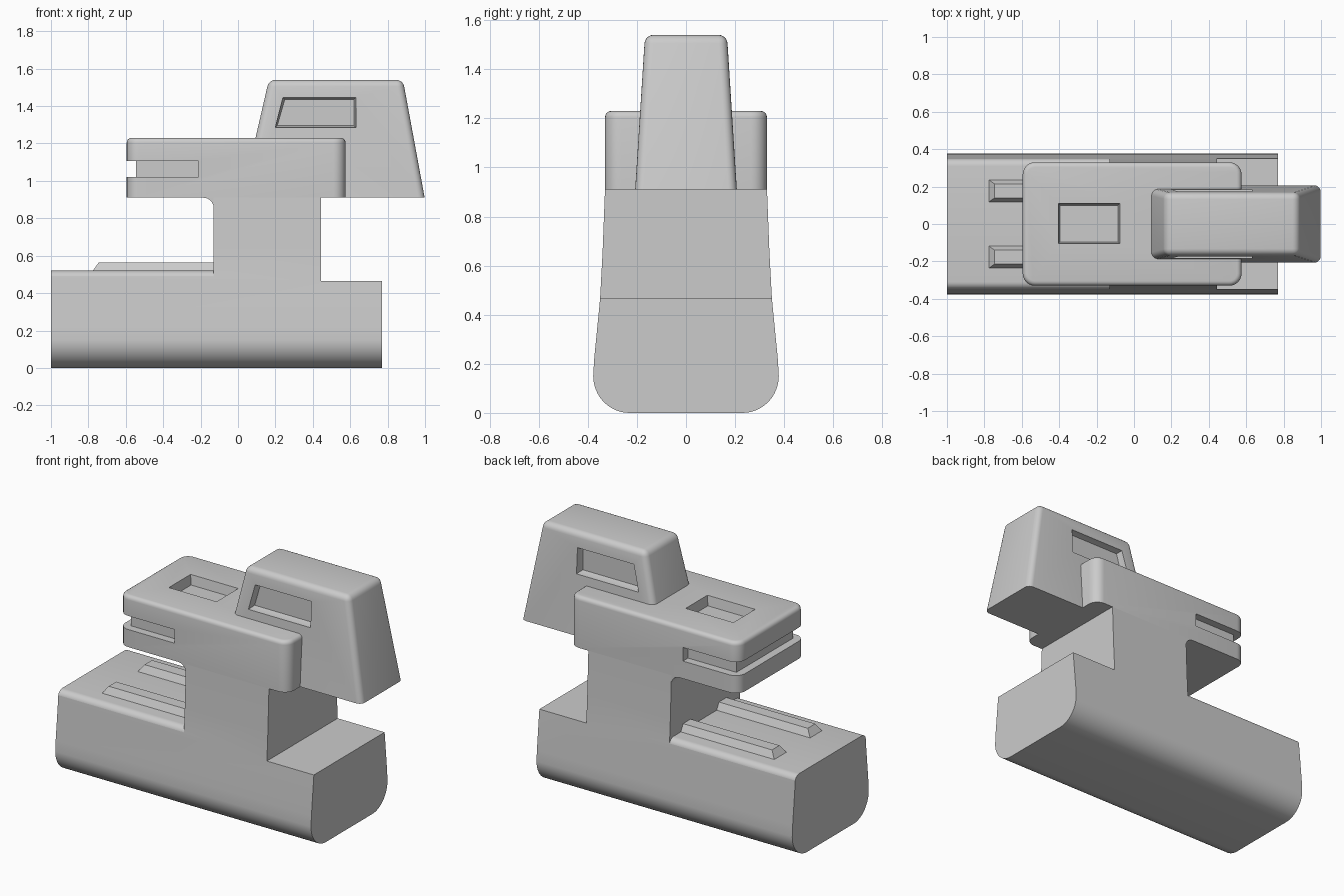
import bpy, bmesh, math
from mathutils import Vector

cube = bpy.data.objects.get("Cube")
if cube:
    bpy.data.objects.remove(cube, do_unlink=True)

grey = bpy.data.materials.new("plain_grey")
grey.use_nodes = True
COLOUR = (0.6, 0.6, 0.6, 1)
grey.diffuse_color = COLOUR
grey.node_tree.nodes["Principled BSDF"].inputs["Base Color"].default_value = COLOUR


def loft(name, rings):
    """Closed solid through matching rings of points."""
    bm = bmesh.new()
    loops = [[bm.verts.new(p) for p in ring] for ring in rings]
    n = len(loops[0])
    for a, b in zip(loops, loops[1:]):
        for i in range(n):
            j = (i + 1) % n
            bm.faces.new((a[i], a[j], b[j], b[i]))
    bm.faces.new(loops[0])
    bm.faces.new(loops[-1])
    bmesh.ops.recalc_face_normals(bm, faces=bm.faces)
    mesh = bpy.data.meshes.new(name)
    bm.to_mesh(mesh)
    bm.free()
    mesh.materials.append(grey)
    obj = bpy.data.objects.new(name, mesh)
    bpy.context.collection.objects.link(obj)
    return obj


def prism(name, points, axis, lo, hi):
    """Extrude a flat outline along one axis."""
    def place(p, t):
        q = list(p)
        q.insert(axis, t)
        return q
    return loft(name, [[place(p, t) for p in points] for t in (lo, hi)])


def rect(x0, x1, y0, y1, z):
    return [(x0, y0, z), (x1, y0, z), (x1, y1, z), (x0, y1, z)]


def arc(cx, cy, rx, ry, start, end, steps=8):
    angles = [math.radians(start + (end - start) * i / steps) for i in range(steps + 1)]
    return [(cx + rx * math.cos(a), cy + ry * math.sin(a)) for a in angles]


def mirrored(half):
    return half + [(-y, z) for y, z in reversed(half)]


def round_edges(obj, offset, segments, rule):
    bm = bmesh.new()
    bm.from_mesh(obj.data)
    edges = [e for e in bm.edges if rule(e.verts[0].co, e.verts[1].co)]
    bmesh.ops.bevel(bm, geom=edges, offset=offset, segments=segments,
                    profile=0.5, affect='EDGES', clamp_overlap=True)
    bm.to_mesh(obj.data)
    bm.free()


def cut(obj, cutter):
    mod = obj.modifiers.new("cut", 'BOOLEAN')
    mod.operation = 'DIFFERENCE'
    mod.solver = 'EXACT'
    mod.object = cutter
    bpy.context.view_layer.update()
    graph = bpy.context.evaluated_depsgraph_get()
    mesh = bpy.data.meshes.new_from_object(obj.evaluated_get(graph))
    obj.modifiers.clear()
    obj.data = mesh
    bpy.data.objects.remove(cutter, do_unlink=True)


def smooth(obj):
    bpy.ops.object.select_all(action='DESELECT')
    obj.select_set(True)
    bpy.context.view_layer.objects.active = obj
    bpy.ops.object.shade_smooth_by_angle(angle=math.radians(30))


UNDER, TOP = 0.91, 1.23

# Body: one rounded cross-section with a notch over each end
section = arc(0.23, 0.15, 0.148, 0.15, -90, 0, 12)
section += [(0.374, 0.22), (0.35, 0.465), (0.34, 0.65), (0.33, UNDER)]
body = prism("body", mirrored(section), 0, -1, 0.77)
deck = mirrored([(0.6, 0.48)] + arc(0.309, 0.48, 0.041, 0.04, 0, 90, 6))
cut(body, prism("deck_cutter", [(0.6, 1.1)] + deck + [(-0.6, 1.1)], 0, -1.2, -0.13))
cut(body, prism("rear_cutter", [(0.445, 0.465), (1, 0.465), (1, 1.1), (0.445, 1.1)],
                1, -0.6, 0.6))
smooth(body)

# Curved brace between column and head
brace = prism("column_brace", arc(-0.185, 0.855, 0.055, 0.055, 0, 90)
              + [(-0.12, UNDER), (-0.12, 0.855)], 1, -0.33, 0.33)
smooth(brace)

# Tapered rails on the deck
for side, label in ((-1, "right"), (1, "left")):
    y = side * 0.177
    loft(label + "_rail", [rect(-0.78, -0.125, y - 0.062, y + 0.062, 0.515),
                           rect(-0.745, -0.125, y - 0.037, y + 0.037, 0.563)])

# Head: rounded block with a wrapped groove and a top pocket
head = loft("head", [rect(-0.595, 0.575, -0.33, 0.33, z) for z in (UNDER, TOP)])
round_edges(head, 0.065, 6, lambda a, b: abs(a.z - b.z) > 0.1)
round_edges(head, 0.025, 4, lambda a, b: min(a.z, b.z) > TOP - 0.001)
groove = [(-0.8, -0.5), (-0.21, -0.5), (-0.21, -0.28), (-0.545, -0.28),
          (-0.545, 0.28), (-0.21, 0.28), (-0.21, 0.5), (-0.8, 0.5)]
cut(head, prism("groove_cutter", groove, 2, 1.02, 1.105))
cut(head, loft("pocket_cutter", [rect(-0.395, -0.085, -0.095, 0.1, TOP - 0.06),
                                 rect(-0.405, -0.075, -0.105, 0.11, TOP),
                                 rect(-0.405, -0.075, -0.105, 0.11, TOP + 0.1)]))
smooth(head)

# Grip: tapered block with a slanted window recess on each side
grip = loft("grip", [rect(0.02, 0.998, -0.207, 0.207, UNDER),
                     rect(0.165, 0.882, -0.167, 0.167, 1.54)])
round_edges(grip, 0.035, 5, lambda a, b: max(a.z, b.z) > 1)
window = [(0.2, 1.285), (0.63, 1.285), (0.63, 1.445), (0.24, 1.445)]
middle = Vector((0.42, 1.365))
floor = [(x - math.copysign(0.01, x - middle.x), z - math.copysign(0.01, z - middle.y))
         for x, z in window]
for side in (-1, 1):
    cut(grip, loft("window_cutter", [[(x, side * y, z) for x, z in ring] for ring, y in
                                     ((floor, 0.135), (window, 0.17), (window, 0.3))]))
smooth(grip)
